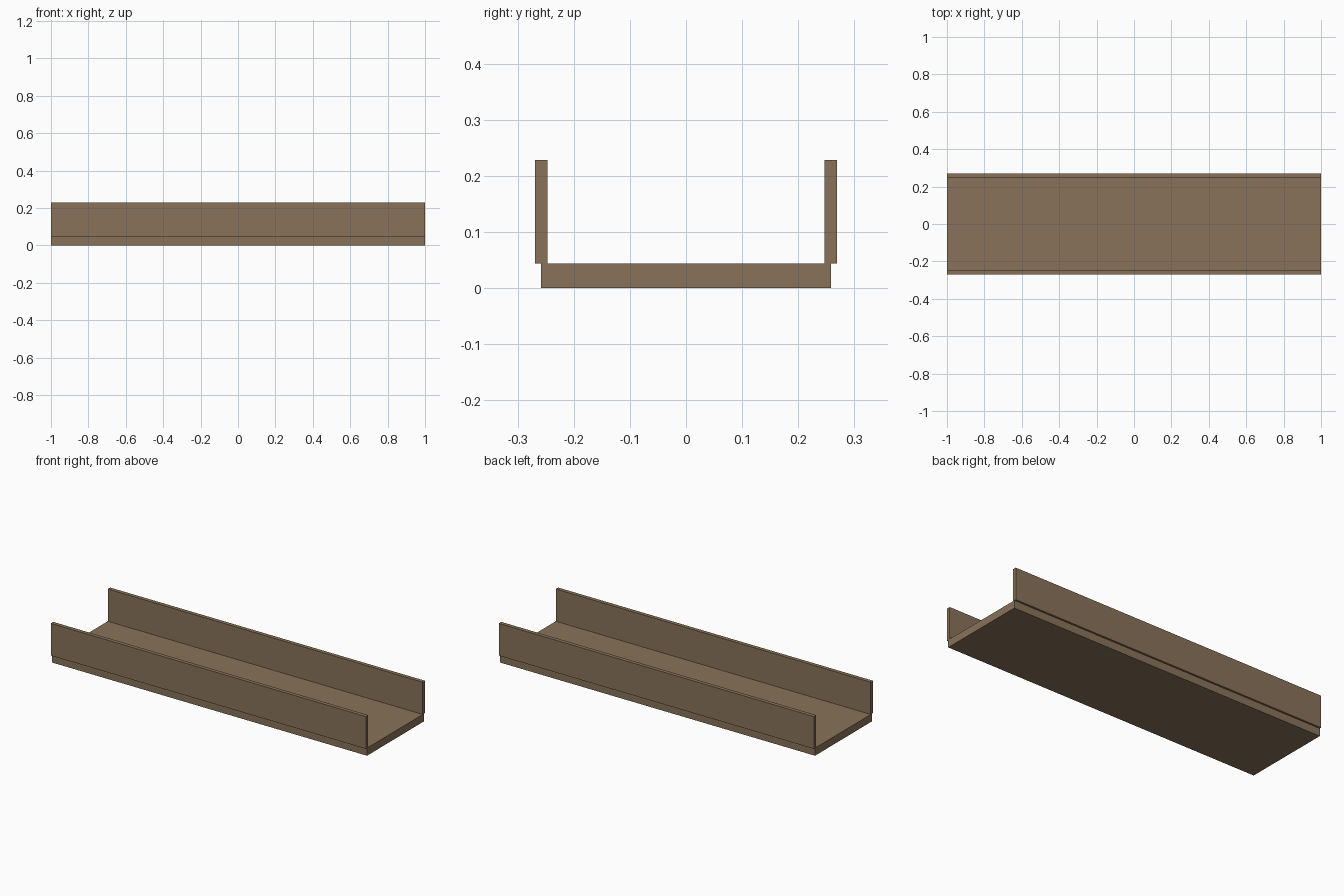
import bpy

if "Cube" in bpy.data.objects:
    bpy.data.objects.remove(bpy.data.objects["Cube"])

LENGTH = 2.0
FLOOR_HALF_WIDTH = 0.258
FLOOR_THICK = 0.044
WALL_THICK = 0.022
TOP = 0.229

wood = bpy.data.materials.new("brown_wood")
wood.diffuse_color = (0.25, 0.17, 0.10, 1.0)
wood.use_nodes = True
wood.node_tree.nodes["Principled BSDF"].inputs["Base Color"].default_value = wood.diffuse_color


def board(name, y, z0, width, height):
    """Full-length board centred on y, with its underside at z0."""
    bpy.ops.mesh.primitive_cube_add(size=1, location=(0, y, z0 + height / 2))
    ob = bpy.context.object
    ob.name = name
    ob.scale = (LENGTH, width, height)
    bpy.ops.object.transform_apply(location=False, rotation=False, scale=True)
    ob.data.materials.append(wood)
    return ob


# Trough floor
board("floor_board", 0, 0, 2 * FLOOR_HALF_WIDTH, FLOOR_THICK)

# Side walls, centred over the floor's long edges
for name, side in (("front_wall", -1), ("back_wall", 1)):
    board(name, side * FLOOR_HALF_WIDTH, FLOOR_THICK, WALL_THICK, TOP - FLOOR_THICK)
